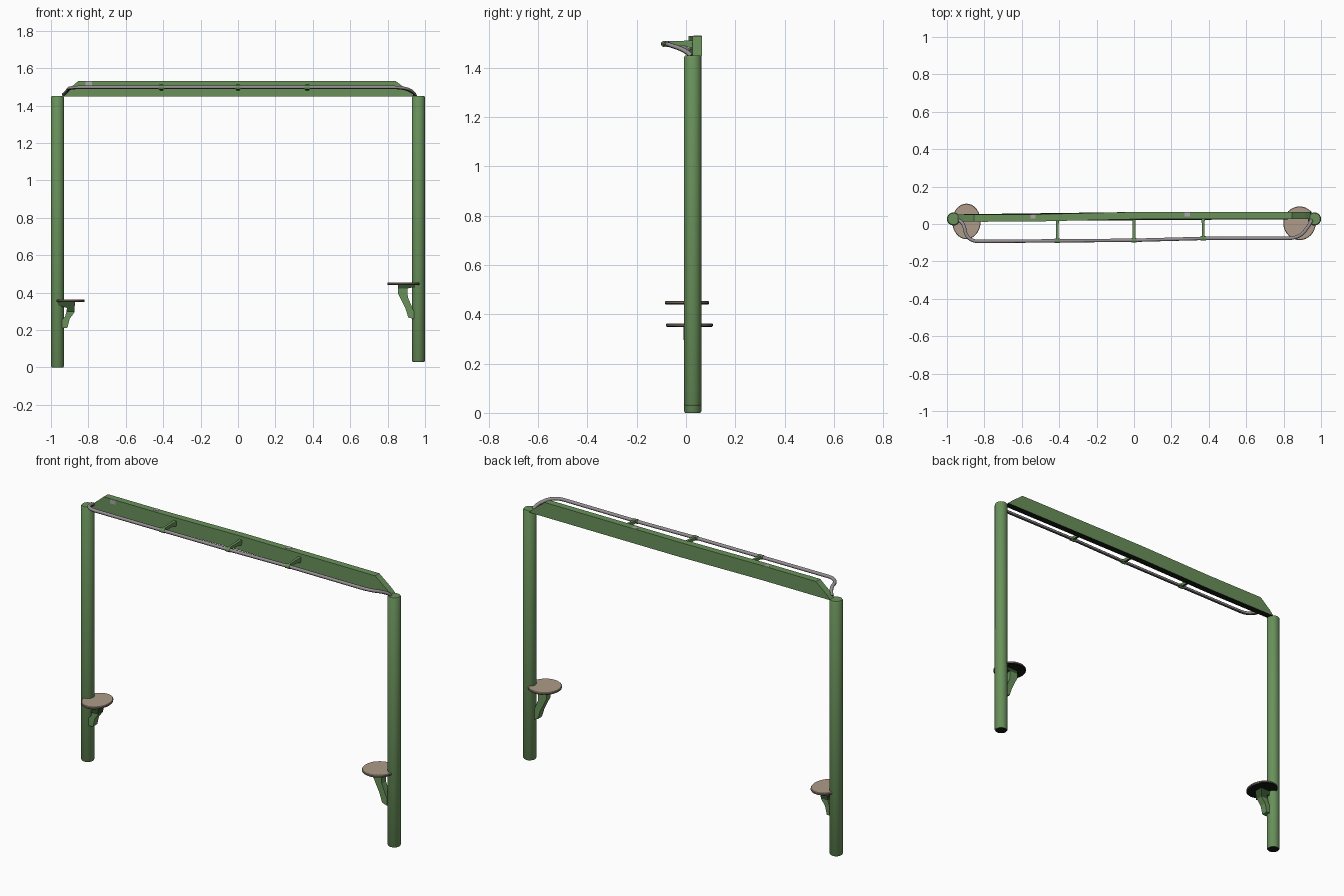
import bpy, bmesh, math
from mathutils import Vector

if "Cube" in bpy.data.objects:
    bpy.data.objects.remove(bpy.data.objects["Cube"])


def material(name, rgb):
    m = bpy.data.materials.new(name)
    m.diffuse_color = (*rgb, 1)
    m.use_nodes = True
    m.node_tree.nodes["Principled BSDF"].inputs["Base Color"].default_value = m.diffuse_color
    return m


GREEN = material("leaf green paint", (0.142, 0.285, 0.104))
DARK_GREEN = material("dark green paint", (0.035, 0.08, 0.027))
STEEL = material("grey steel", (0.30, 0.272, 0.285))
DARK_STEEL = material("dark steel", (0.045, 0.041, 0.041))
PATCH = material("light grey patch", (0.42, 0.39, 0.41))
TAN = material("tan board", (0.425, 0.33, 0.25))
RIM = material("dark board edge", (0.17, 0.135, 0.108))
BLACK = material("near black", (0.008, 0.011, 0.007))


def smooth(obj, angle=35):
    bpy.ops.object.select_all(action='DESELECT')
    obj.select_set(True)
    bpy.context.view_layer.objects.active = obj
    bpy.ops.object.shade_smooth_by_angle(angle=math.radians(angle))


def paint_below(obj, mat, limit=-0.75):
    """Second colour on faces whose upward normal is under the limit."""
    obj.data.materials.append(mat)
    for f in obj.data.polygons:
        if f.normal.z < limit:
            f.material_index = len(obj.data.materials) - 1


def add_mesh(name, bm, mat):
    bmesh.ops.recalc_face_normals(bm, faces=bm.faces)
    me = bpy.data.meshes.new(name)
    bm.to_mesh(me)
    bm.free()
    me.materials.append(mat)
    obj = bpy.data.objects.new(name, me)
    bpy.context.collection.objects.link(obj)
    return obj


def lathe(name, x, y, rings, mat, sides=24, sx=1.0):
    """Capped round solid through (radius, z) rings; sx squeezes it in x."""
    bm = bmesh.new()
    loops = []
    for r, z in rings:
        loops.append([bm.verts.new((x + sx * r * math.cos(a), y + r * math.sin(a), z))
                      for a in (2 * math.pi * i / sides for i in range(sides))])
    for lo, hi in zip(loops, loops[1:]):
        for i in range(sides):
            j = (i + 1) % sides
            bm.faces.new((lo[i], lo[j], hi[j], hi[i]))
    bm.faces.new(loops[0])
    bm.faces.new(loops[-1])
    obj = add_mesh(name, bm, mat)
    smooth(obj)
    return obj


def plate(name, outline, y0, y1, mat, shift=lambda x: 0.0):
    """Outline in x/z given thickness along y, bent sideways by shift(x)."""
    bm = bmesh.new()
    a = [bm.verts.new((x, y0 + shift(x), z)) for x, z in outline]
    b = [bm.verts.new((x, y1 + shift(x), z)) for x, z in outline]
    bm.faces.new(a)
    bm.faces.new(b)
    for i in range(len(a)):
        j = (i + 1) % len(a)
        bm.faces.new((a[i], a[j], b[j], b[i]))
    return add_mesh(name, bm, mat)


def box(name, lo, hi, mat):
    return plate(name, [(lo[0], lo[2]), (hi[0], lo[2]), (hi[0], hi[2]), (lo[0], hi[2])],
                 lo[1], hi[1], mat)


def tube(name, points, radius, mat):
    cu = bpy.data.curves.new(name, 'CURVE')
    cu.dimensions = '3D'
    cu.bevel_depth = radius
    cu.bevel_resolution = 2
    cu.use_fill_caps = True
    sp = cu.splines.new('POLY')
    sp.points.add(len(points) - 1)
    for p, co in zip(sp.points, points):
        p.co = (*co, 1)
    cu.materials.append(mat)
    obj = bpy.data.objects.new(name, cu)
    bpy.context.collection.objects.link(obj)
    bpy.ops.object.select_all(action='DESELECT')
    obj.select_set(True)
    bpy.context.view_layer.objects.active = obj
    bpy.ops.object.convert(target='MESH')
    obj = bpy.context.object
    smooth(obj, 50)
    return obj


def bend(p0, p1, p2, n=8):
    """Quadratic corner from p0 to p2 pulled towards p1."""
    p0, p1, p2 = Vector(p0), Vector(p1), Vector(p2)
    return [(1 - t) ** 2 * p0 + 2 * t * (1 - t) * p1 + t * t * p2
            for t in (i / n for i in range(n + 1))]


# Posts, the right one standing a little higher
for name, x, base in (("left_post", -0.965, 0.0), ("right_post", 0.965, 0.03)):
    post = lathe(name, x, 0.027, [(0.031, base), (0.035, base + 0.006),
                                  (0.035, 1.443), (0.031, 1.45)], GREEN)
    paint_below(post, BLACK)


# Cross beam with sloped ends and a slight sideways bow
def bow(x):
    return 0.0 if x < -0.5 else 0.012 if x > 0 else 0.012 * (x + 0.5) / 0.5


beam = plate("cross_beam", [(-0.945, 1.447), (-0.5, 1.447), (0, 1.447), (0.945, 1.447),
                            (0.915, 1.475), (0.845, 1.53), (0, 1.53), (-0.5, 1.53),
                            (-0.855, 1.53), (-0.92, 1.475)], 0.014, 0.052, GREEN, bow)
paint_below(beam, BLACK)

# Hanging rail, curling back to the posts at both ends
rail = bend((-0.935, 0.02, 1.458), (-0.915, 0.01, 1.475), (-0.905, -0.025, 1.49), 5)
rail += bend((-0.905, -0.03, 1.49), (-0.895, -0.092, 1.497), (-0.83, -0.093, 1.497))
rail += [Vector((0.0, -0.087, 1.497)), Vector((0.37, -0.077, 1.497))]
rail += bend((0.82, -0.077, 1.497), (0.885, -0.077, 1.497), (0.915, -0.035, 1.483))
rail += bend((0.92, -0.028, 1.48), (0.942, 0.0, 1.47), (0.948, 0.02, 1.45), 5)
paint_below(tube("hanging_rail", rail, 0.0095, STEEL), DARK_STEEL, -0.15)

# Rail brackets: tapered arm and a clamp collar around the rail
for i, (x, ry) in enumerate(((-0.41, -0.09), (0.0, -0.087), (0.37, -0.077)), 1):
    bm = bmesh.new()
    ends = []
    for y, w, z0, z1 in ((0.03, 0.009, 1.478, 1.512), (-0.01, 0.007, 1.49, 1.510),
                         (ry, 0.007, 1.490, 1.508)):
        ends.append([bm.verts.new((x + sx * w, y, z))
                     for sx, z in ((-1, z0), (1, z0), (1, z1), (-1, z1))])
    for a, b in zip(ends, ends[1:]):
        for k in range(4):
            bm.faces.new((a[k], a[(k + 1) % 4], b[(k + 1) % 4], b[k]))
    bm.faces.new(ends[0])
    bm.faces.new(ends[-1])
    paint_below(add_mesh(f"rail_bracket_{i}", bm, GREEN), DARK_GREEN)
    tube(f"rail_clamp_{i}", [(x - 0.014, ry, 1.497), (x + 0.014, ry, 1.497)], 0.0125, GREEN)

# Round seats with a darker edge and a black underside
for side, x, y, r, sx, z in (("left", -0.896, 0.014, 0.095, 0.80, 0.356),
                             ("right", 0.885, 0.004, 0.090, 0.96, 0.447)):
    seat = lathe(f"{side}_seat", x, y, [(r - 0.004, z - 0.007), (r, z - 0.004),
                                        (r, z + 0.004), (r - 0.003, z + 0.007)], TAN, 32, sx)
    paint_below(seat, RIM, 0.3)
    paint_below(seat, BLACK)

# Slanted braces with dark heads below the seats
plate("left_brace_head", [(-0.96, 0.33), (-0.914, 0.318), (-0.918, 0.295), (-0.874, 0.295),
                          (-0.872, 0.351), (-0.963, 0.351)], -0.011, 0.036, DARK_GREEN)
plate("left_seat_brace", [(-0.94, 0.21), (-0.912, 0.212), (-0.90, 0.26), (-0.874, 0.295),
                          (-0.918, 0.295), (-0.925, 0.27), (-0.94, 0.255)],
      -0.002, 0.036, GREEN)
plate("right_brace_head", [(0.856, 0.422), (0.906, 0.422), (0.945, 0.43), (0.945, 0.441),
                           (0.856, 0.441)], -0.004, 0.034, DARK_GREEN)
plate("right_seat_brace", [(0.94, 0.258), (0.91, 0.268), (0.895, 0.315), (0.856, 0.395),
                           (0.856, 0.422), (0.906, 0.422), (0.908, 0.375), (0.94, 0.30)],
      -0.004, 0.034, GREEN)

# Worn light patches on the beam
box("front_patch", (-0.815, 0.011, 1.505), (-0.780, 0.016, 1.529), PATCH)
box("top_patch_left", (-0.554, 0.030, 1.527), (-0.526, 0.051, 1.5315), PATCH)
box("top_patch_right", (0.270, 0.040, 1.527), (0.300, 0.063, 1.5315), PATCH)
